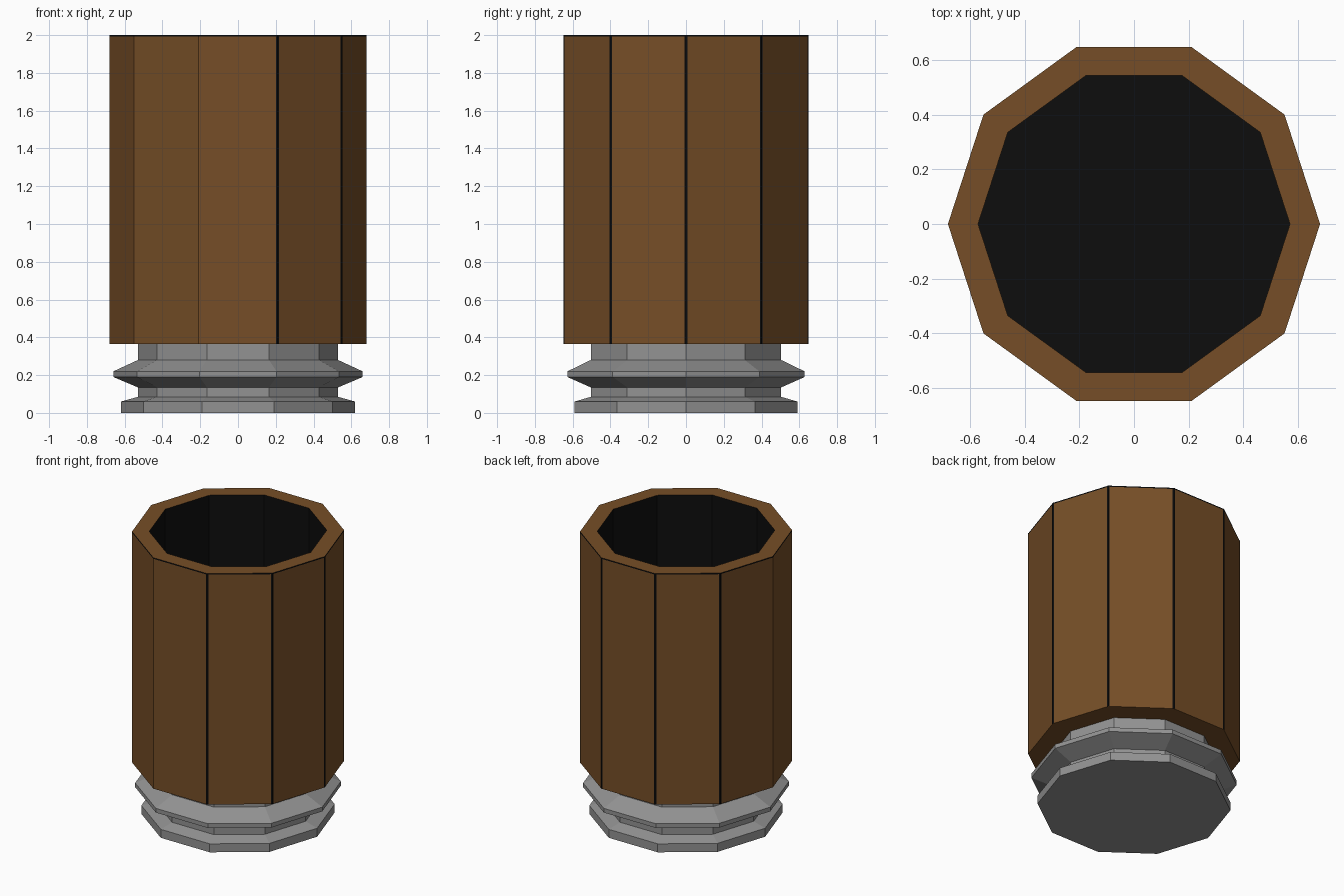
import bpy, bmesh, math

if "Cube" in bpy.data.objects:
    bpy.data.objects.remove(bpy.data.objects["Cube"])

N = 10  # decagonal cross-section


def material(name, rgb):
    m = bpy.data.materials.new(name)
    m.diffuse_color = (*rgb, 1)
    m.use_nodes = True
    m.node_tree.nodes["Principled BSDF"].inputs["Base Color"].default_value = m.diffuse_color
    return m


brown = material("brown", (0.18, 0.076, 0.02))
grey = material("grey", (0.29, 0.29, 0.29))
black = material("black", (0.004, 0.004, 0.004))


def corner(r, i):
    a = math.tau * (i % N) / N
    return r * math.cos(a), r * math.sin(a)


def finish(name, bm, mats, recalc=True):
    if recalc:
        bmesh.ops.recalc_face_normals(bm, faces=bm.faces)
    me = bpy.data.meshes.new(name)
    bm.to_mesh(me)
    bm.free()
    for m in mats:
        me.materials.append(m)
    ob = bpy.data.objects.new(name, me)
    bpy.context.collection.objects.link(ob)
    return ob


def lathe(name, profile, mats, segment_mats=None):
    """Sweep (r, z) points round the decagon and cap both ends."""
    bm = bmesh.new()
    rings = [[bm.verts.new((*corner(r, i), z)) for i in range(N)] for r, z in profile]
    for s, (a, b) in enumerate(zip(rings, rings[1:])):
        for i in range(N):
            j = (i + 1) % N
            f = bm.faces.new((a[i], a[j], b[j], b[i]))
            f.material_index = segment_mats[s] if segment_mats else 0
    bm.faces.new(rings[0][::-1])
    f = bm.faces.new(rings[-1])
    f.material_index = segment_mats[-1] if segment_mats else 0
    return finish(name, bm, mats)


# Grey stepped foot with a flared collar
lathe("ribbed_base", [(0.62, 0), (0.62, 0.06), (0.53, 0.085), (0.53, 0.135),
                      (0.66, 0.19), (0.66, 0.22), (0.53, 0.28), (0.53, 0.37)], [grey])

# Brown hollow sleeve: dark top edge, brown rim, black bore and floor
lathe("sleeve", [(0.68, 0.365), (0.68, 1.992), (0.68, 2.0), (0.57, 2.0), (0.57, 0.40)],
      [brown, black], [0, 1, 0, 1, 1])

# Thin dark seams along the sleeve corners
bm = bmesh.new()
R = 0.681
side = 2 * R * math.sin(math.pi / N)
t = 0.009 / side
for i in (0, 1, 2, 3, 4, 8, 9):
    p = corner(R, i)
    columns = []
    for k in (i - 1, i, i + 1):
        q = corner(R, k)
        x, y = p[0] + (q[0] - p[0]) * t, p[1] + (q[1] - p[1]) * t
        columns.append([bm.verts.new((x, y, z)) for z in (0.366, 2.0)])
    for a, b in zip(columns, columns[1:]):
        bm.faces.new((a[0], b[0], b[1], a[1]))
finish("corner_seams", bm, [black], recalc=False)
